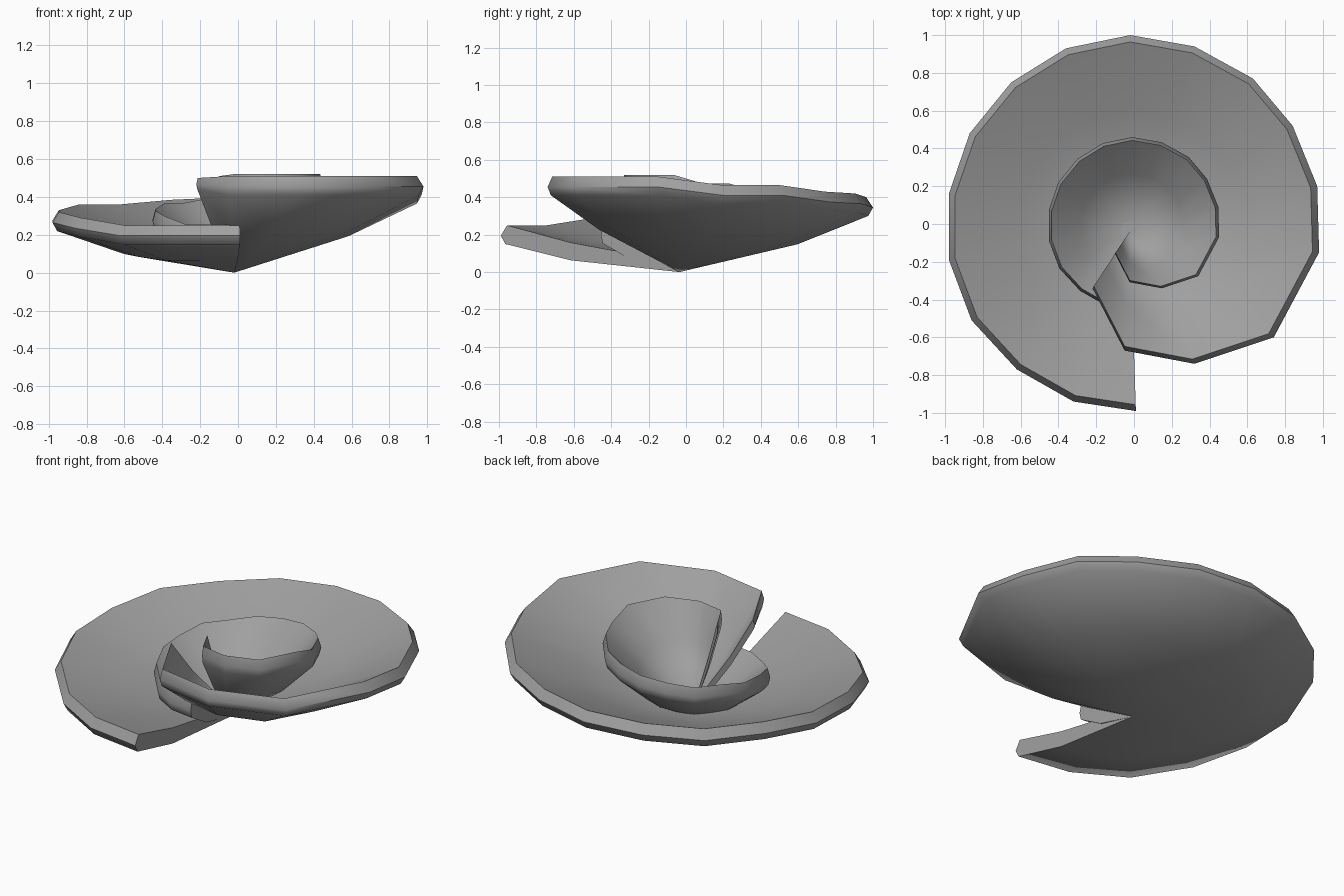
import bpy
import bmesh
from mathutils import Vector

cube = bpy.data.objects.get("Cube")
if cube:
    bpy.data.objects.remove(cube, do_unlink=True)

# One plain grey material
grey = bpy.data.materials.new("plain grey")
grey.use_nodes = True
grey.diffuse_color = (0.35, 0.35, 0.35, 1)
grey.node_tree.nodes["Principled BSDF"].inputs["Base Color"].default_value = grey.diffuse_color

# Rim of the rolled sheet, from the low open end round to the high folded tip
RIM = [(0.01, -0.99, 0.25), (-0.32, -0.94, 0.25), (-0.62, -0.77, 0.25),
       (-0.86, -0.51, 0.29), (-0.98, -0.19, 0.32), (-0.98, 0.16, 0.33),
       (-0.87, 0.48, 0.36), (-0.65, 0.75, 0.36), (-0.36, 0.93, 0.385),
       (-0.02, 1.0, 0.4), (0.32, 0.94, 0.42), (0.63, 0.77, 0.43),
       (0.84, 0.52, 0.465), (0.97, 0.2, 0.465), (0.98, -0.15, 0.51),
       (0.74, -0.6, 0.51), (0.32, -0.74, 0.51), (-0.05, -0.67, 0.51),
       (-0.22, -0.34, 0.5)]
CENTRE = Vector((-0.02, -0.035, 0))


def spiral_cone(name, width, height, core):
    """Thick flared sheet fanned out from a point, with a rounded lip."""
    bm = bmesh.new()
    last = len(RIM) - 1
    low = bm.verts.new(CENTRE)
    high = bm.verts.new(CENTRE + Vector((0, 0, core)))
    sections = []
    for i, (x, y, z) in enumerate(RIM):
        t = i / last
        lip = 0.1 if i < last else 0.06
        reach = Vector((x * width, y * width, 0)) - CENTRE * Vector((1, 1, 0)).length / 1.4142
        under = z - lip
        belly = under * (0.42 + 0.15 * t)
        # Underside belly, three lip points, upper belly
        profile = [(0.61, belly), (0.975, under), (1.0, z - lip * 0.55),
                   (0.965, z), (0.61, belly + lip * 0.95)]
        ring = [bm.verts.new(CENTRE + reach * r + Vector((0, 0, h * height)))
                for r, h in profile]
        sections.append(ring)
    for a, b in zip(sections, sections[1:]):
        bm.faces.new((low, a[0], b[0]))
        bm.faces.new((high, b[-1], a[-1]))
        for k in range(len(a) - 1):
            bm.faces.new((a[k], a[k + 1], b[k + 1], b[k]))
    # Flat ends of the sheet and the short seam at the core
    for ring in (sections[0], sections[-1]):
        bm.faces.new([low] + ring + [high])
    bmesh.ops.recalc_face_normals(bm, faces=bm.faces)
    mesh = bpy.data.meshes.new(name)
    bm.to_mesh(mesh)
    bm.free()
    mesh.materials.append(grey)
    obj = bpy.data.objects.new(name, mesh)
    bpy.context.collection.objects.link(obj)
    bpy.ops.object.select_all(action="DESELECT")
    obj.select_set(True)
    bpy.context.view_layer.objects.active = obj
    bpy.ops.object.shade_smooth_by_angle(angle=1.0)
    return obj


# Wide outer sheet and the narrow one nested in it
spiral_cone("outer_spiral", 1.0, 1.0, 0.05)
spiral_cone("inner_spiral", 0.46, 1.02, 0.03)
